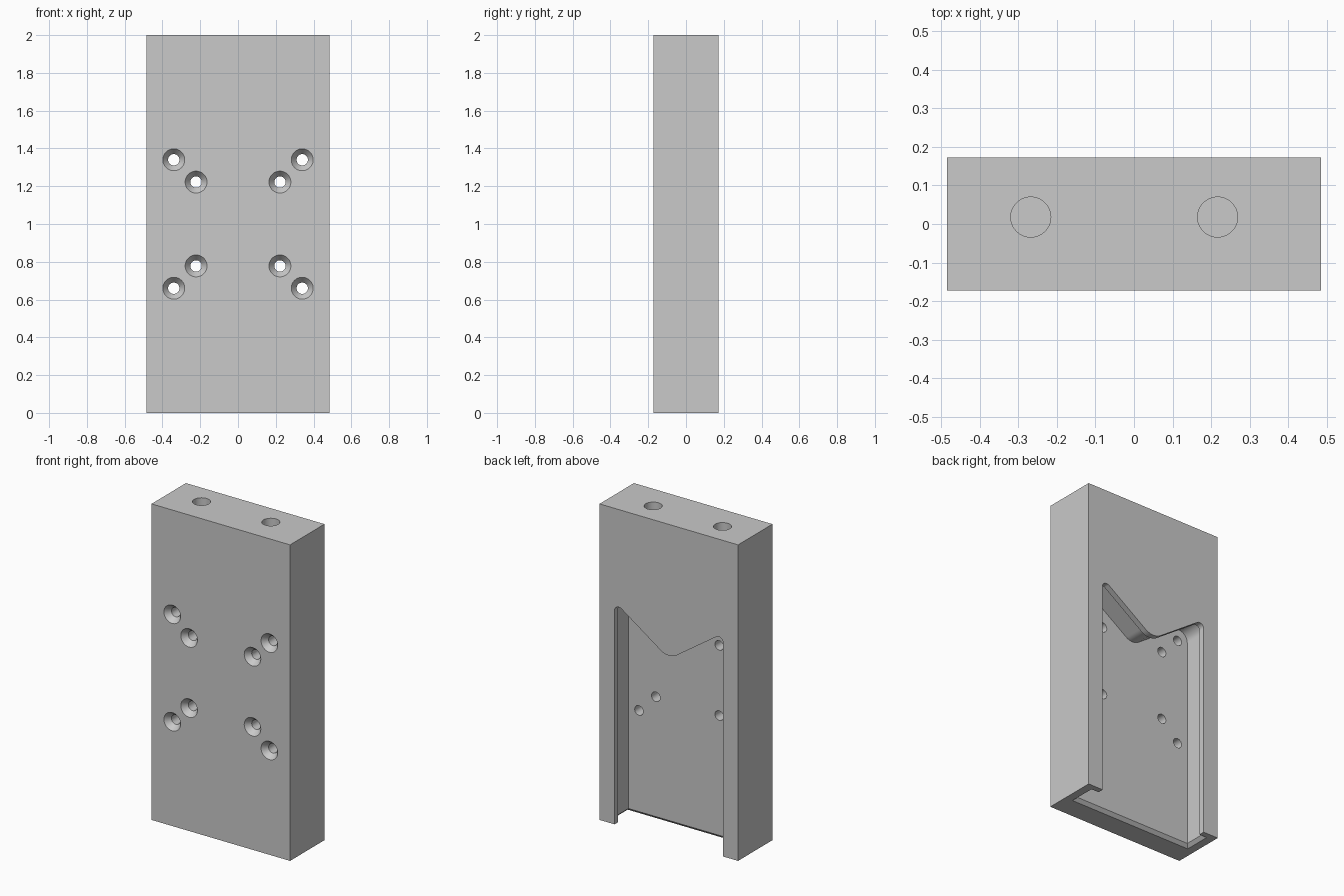
import bpy, bmesh, math
from mathutils import Vector, Matrix

old = bpy.data.objects.get("Cube")
if old:
    bpy.data.objects.remove(old, do_unlink=True)

W, D, H = 0.485, 0.172, 2.0       # half width, half depth, height
FLOOR, LIP = -0.015, 0.135        # pocket floor and inner side of the rear lip

grey = bpy.data.materials.new("plain grey")
grey.use_nodes = True
grey.diffuse_color = (0.585, 0.585, 0.585, 1)
grey.node_tree.nodes["Principled BSDF"].inputs["Base Color"].default_value = grey.diffuse_color


def to_object(name, bm):
    bmesh.ops.recalc_face_normals(bm, faces=bm.faces)
    mesh = bpy.data.meshes.new(name)
    bm.to_mesh(mesh)
    bm.free()
    mesh.materials.append(grey)
    obj = bpy.data.objects.new(name, mesh)
    bpy.context.collection.objects.link(obj)
    return obj


def box(name, x, y0, y1, z0, z1):
    bm = bmesh.new()
    bmesh.ops.create_cube(bm, size=1)
    for v in bm.verts:
        v.co = (2 * x * v.co.x, y0 if v.co.y < 0 else y1, z0 if v.co.z < 0 else z1)
    return to_object(name, bm)


def cone(name, r1, r2, length, place):
    bm = bmesh.new()
    bmesh.ops.create_cone(bm, cap_ends=True, segments=48, radius1=r1, radius2=r2,
                          depth=length, matrix=place)
    return to_object(name, bm)


def fillet(before, corner, after, r, steps=10):
    """Points of an arc rounding the corner of two lines."""
    c = Vector(corner)
    a, b = (Vector(before) - c).normalized(), (Vector(after) - c).normalized()
    half = a.angle(b) / 2
    centre = c + (a + b).normalized() * (r / math.sin(half))
    start = c + a * (r / math.tan(half)) - centre
    end = c + b * (r / math.tan(half)) - centre
    return [centre + start.lerp(end, i / steps).normalized() * r for i in range(steps + 1)]


def pocket(name, x, peak, valley, r_peak, r_valley, y0, y1):
    """Slot with a pointed-down middle in its top edge, open at the bottom."""
    foot, top, mid = (x, -0.1), (x, peak), (0, valley)
    right = [Vector(foot)] + fillet(foot, top, mid, r_peak)
    middle = fillet(top, mid, (-x, peak), r_valley)
    left = [Vector((-p.x, p.y)) for p in reversed(right)]
    bm = bmesh.new()
    face = bm.faces.new([bm.verts.new((p.x, y0, p.y)) for p in right + middle + left])
    ext = bmesh.ops.extrude_face_region(bm, geom=[face])
    bmesh.ops.translate(bm, vec=(0, y1 - y0, 0),
                        verts=[v for v in ext["geom"] if isinstance(v, bmesh.types.BMVert)])
    return to_object(name, bm)


block = box("mounting_block", W, -D, D, 0, H)

# Rear pocket: narrow mouth and wider cavity behind the lip
cutters = [
    pocket("pocket_cavity", 0.413, 1.473, 1.19, 0.063, 0.08, FLOOR, LIP),
    pocket("pocket_mouth", 0.38, 1.41, 1.148, 0.03, 0.1, LIP - 0.02, D + 0.1),
]

# Flared lead-in at the bottom of the cavity
flare = box("pocket_lead_in", 0.393, FLOOR + 0.02, LIP, -0.02, 0.04)
for v in flare.data.vertices:
    if v.co.z < 0:
        v.co.x += math.copysign(0.06, v.co.x)
        if v.co.y < LIP - 0.01:
            v.co.y -= 0.06
cutters.append(flare)

# Countersunk screw holes, mirrored about the centre
turn = Matrix.Rotation(-math.pi / 2, 4, 'X')
for sx in (-1, 1):
    for sz in (-1, 1):
        for off in (0.222, 0.34):
            x, z = sx * off, 1 + sz * off
            cutters.append(cone("screw_hole", 0.03, 0.03, 0.4,
                                Matrix.Translation((x, -0.1, z)) @ turn))
            cutters.append(cone("countersink", 0.066, 0.03, 0.045,
                                Matrix.Translation((x, -D + 0.0125, z)) @ turn))

# Blind holes in the top
for x in (-0.268, 0.217):
    cutters.append(cone("top_hole", 0.052, 0.052, 0.6, Matrix.Translation((x, 0.018, H))))

# Carve the block
bpy.context.view_layer.objects.active = block
for cutter in cutters:
    cutter.hide_render = True
    mod = block.modifiers.new("cut", 'BOOLEAN')
    mod.operation, mod.solver, mod.object = 'DIFFERENCE', 'EXACT', cutter
    bpy.ops.object.modifier_apply(modifier=mod.name)
for cutter in cutters:
    bpy.data.objects.remove(cutter, do_unlink=True)

bpy.ops.object.select_all(action='DESELECT')
block.select_set(True)
bpy.ops.object.shade_smooth_by_angle(angle=math.radians(25))
